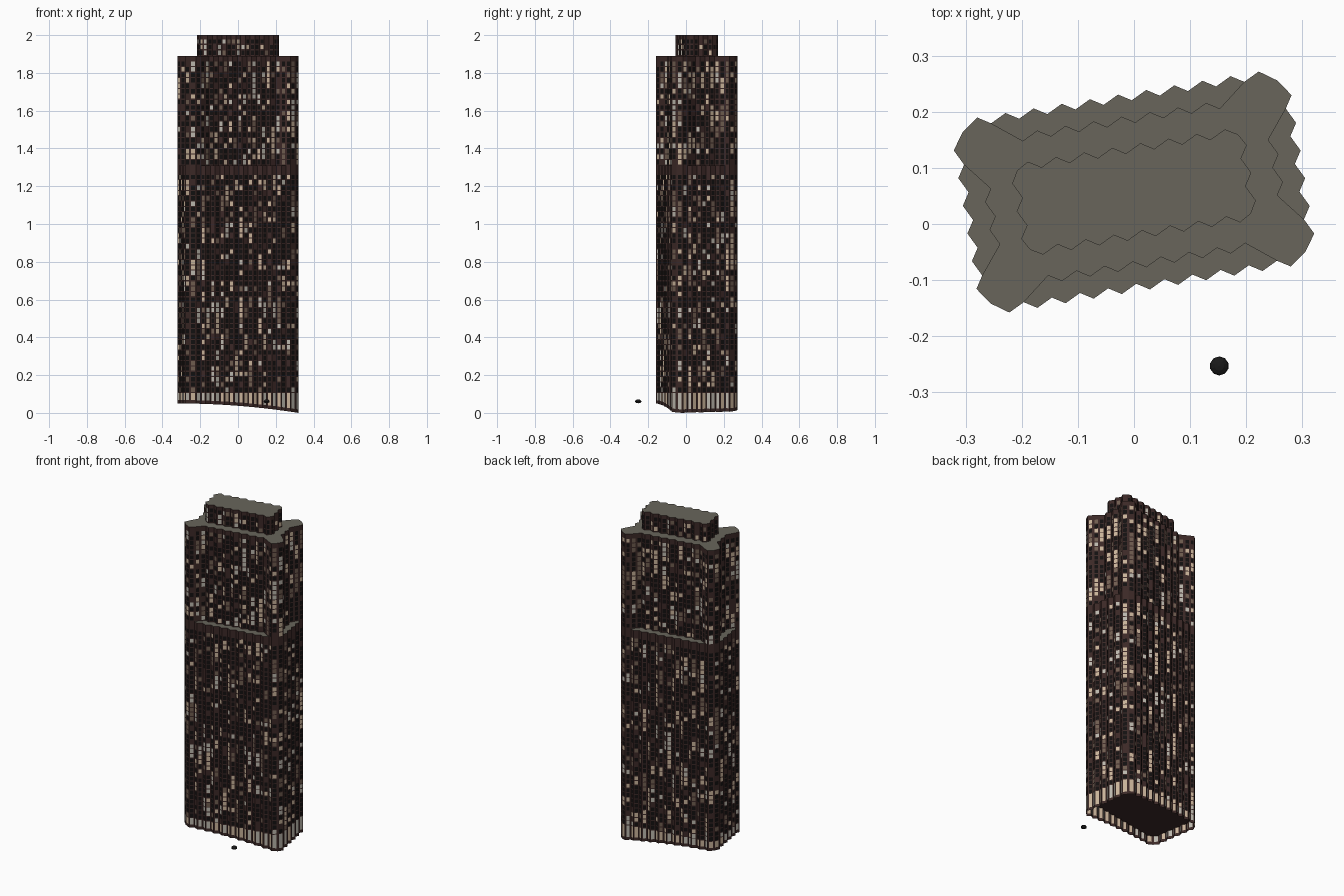
import bpy, bmesh, math, random
from mathutils import Vector, Matrix

if "Cube" in bpy.data.objects:
    bpy.data.objects.remove(bpy.data.objects["Cube"])

random.seed(7)
PLACE = Matrix.Translation((0, 0.057, 0)) @ Matrix.Rotation(math.radians(9.3), 4, 'Z')
PU, PV, FLOOR = 0.0508, 0.05, 0.0285


def mat(name, rgb):
    m = bpy.data.materials.new(name)
    m.diffuse_color = (*rgb, 1)
    m.use_nodes = True
    m.node_tree.nodes["Principled BSDF"].inputs["Base Color"].default_value = m.diffuse_color
    return m


MATS = [mat("brown_stone", (0.045, 0.022, 0.02)), mat("roof_grey", (0.14, 0.13, 0.105)),
        mat("dark_glass", (0.006, 0.005, 0.005)), mat("warm_light", (0.58, 0.45, 0.32)),
        mat("pale_light", (0.50, 0.48, 0.42)), mat("dim_window", (0.16, 0.11, 0.08))]
STONE, ROOF, DARK, WARM, PALE, DIM = range(6)


def outline(nu, nv, corner, recess=None):
    """Saw-tooth rectangle, anticlockwise; recess pulls in the middle of each side."""
    hu, hv = nu * PU / 2, nv * PV / 2
    sides = []
    for k in range(4):
        n, p, d = (nu, PU, hv + corner) if k % 2 == 0 else (nv, PV, hu + corner)
        pts = []
        for i in range(n + 1):
            t = (i - n / 2) * p
            inside = recess and 2 <= i <= n - 2
            if not (recess and i in (1, n - 1)):
                pts.append((t, d - (recess if inside else 0)))
            if i < n:
                deep = recess if recess and 1 <= i <= n - 2 else 0
                pts.append((t + p / 2 + 0.003, d - 0.014 - deep))
        rot = Matrix.Rotation(k * math.pi / 2, 3, 'Z')
        sides.append([rot @ Vector((t, -d, 0)) for t, d in pts])
    loop = []
    for k in range(4):
        mid = (sides[k][-1] + sides[(k + 1) % 4][0]) / 2
        out = Vector((math.copysign(0.0045, mid.x), math.copysign(0.0045, mid.y), 0))
        loop += sides[k] + [mid + out]
    return [PLACE @ v for v in loop]


def ground(p):
    return 0.05 - 0.05 * (max(0, p.x + 0.32) / 0.64) ** 2


def glass_colour(prev):
    if prev in (WARM, PALE, DIM) and random.random() < 0.3:
        return prev
    return random.choices([DARK, WARM, PALE, DIM, STONE], [66, 11, 6, 9, 8])[0]


def finish(bm, name):
    bmesh.ops.remove_doubles(bm, verts=bm.verts, dist=1e-5)
    me = bpy.data.meshes.new(name)
    bm.to_mesh(me)
    bm.free()
    for m in MATS:
        me.materials.append(m)
    ob = bpy.data.objects.new(name, me)
    bpy.context.collection.objects.link(ob)
    return ob


def wall_quad(bm, a, b, a0, b0, a1, b1, m):
    vs = [bm.verts.new((p.x, p.y, z)) for p, z in ((a, a0), (b, b0), (b, b1), (a, a1))]
    bm.faces.new(vs).material_index = m


def cap(bm, loop, z, m, down=False):
    vs = [bm.verts.new((p.x, p.y, z)) for p in loop]
    bm.faces.new(vs[::-1] if down else vs).material_index = m


def bays(loop):
    """Split every wall facet into pier / window / pier."""
    for a, b in zip(loop, loop[1:] + loop[:1]):
        n = max(1, round((b - a).length / 0.034))
        for i in range(n):
            yield [a.lerp(b, (i + f) / n) for f in (0, 0.2, 0.8, 1)]


def shaft(name, loop, z0, z1, band):
    """Storeys of windows from z0, closed by a plain band and a roof."""
    bm = bmesh.new()
    rows = round((z1 - band - z0) / FLOOR)
    h = (z1 - band - z0) / rows
    for a, b, c, d in bays(loop):
        for p, q in ((a, b), (c, d)):
            wall_quad(bm, p, q, z0, z0, z1 - band, z1 - band, STONE)
        m = DARK
        for r in range(rows):
            m = glass_colour(m)
            z = z0 + r * h
            wall_quad(bm, b, c, z, z, z + h * 0.2, z + h * 0.2, STONE)
            wall_quad(bm, b, c, z + h * 0.2, z + h * 0.2, z + h, z + h, m)
        wall_quad(bm, a, d, z1 - band, z1 - band, z1, z1, STONE)
    cap(bm, loop, z1, ROOF)
    return finish(bm, name)


main = outline(10, 5, 0.051)
upper = outline(10, 5, 0.051, 0.04)
top = outline(7, 2, 0.034)

# tower stages
shaft("lower_shaft", main, 0.105, 1.31, 0.05)
shaft("upper_shaft", upper, 1.31, 1.89, 0.03)
shaft("crown", top, 1.89, 2.0, 0.022)

# lobby with tall lit windows over a skirt that follows the sloping ground
bm = bmesh.new()
for a, b, c, d in bays(main):
    for p, q in ((a, b), (c, d)):
        wall_quad(bm, p, q, ground(p), ground(q), 0.105, 0.105, STONE)
    gb, gc = ground(b), ground(c)
    wall_quad(bm, b, c, gb, gc, gb + 0.018, gc + 0.018, STONE)
    wall_quad(bm, b, c, gb + 0.018, gc + 0.018, 0.105, 0.105, random.choice([WARM, PALE]))
cap(bm, main, 0.105, STONE, True)
finish(bm, "lobby")

# small black pebble in front
bpy.ops.mesh.primitive_uv_sphere_add(segments=10, ring_count=6, radius=0.017, location=(0.152, -0.253, 0.061))
ball = bpy.context.object
ball.name = "pebble"
ball.scale.z = 0.6
ball.data.materials.append(mat("black", (0.01, 0.01, 0.01)))
